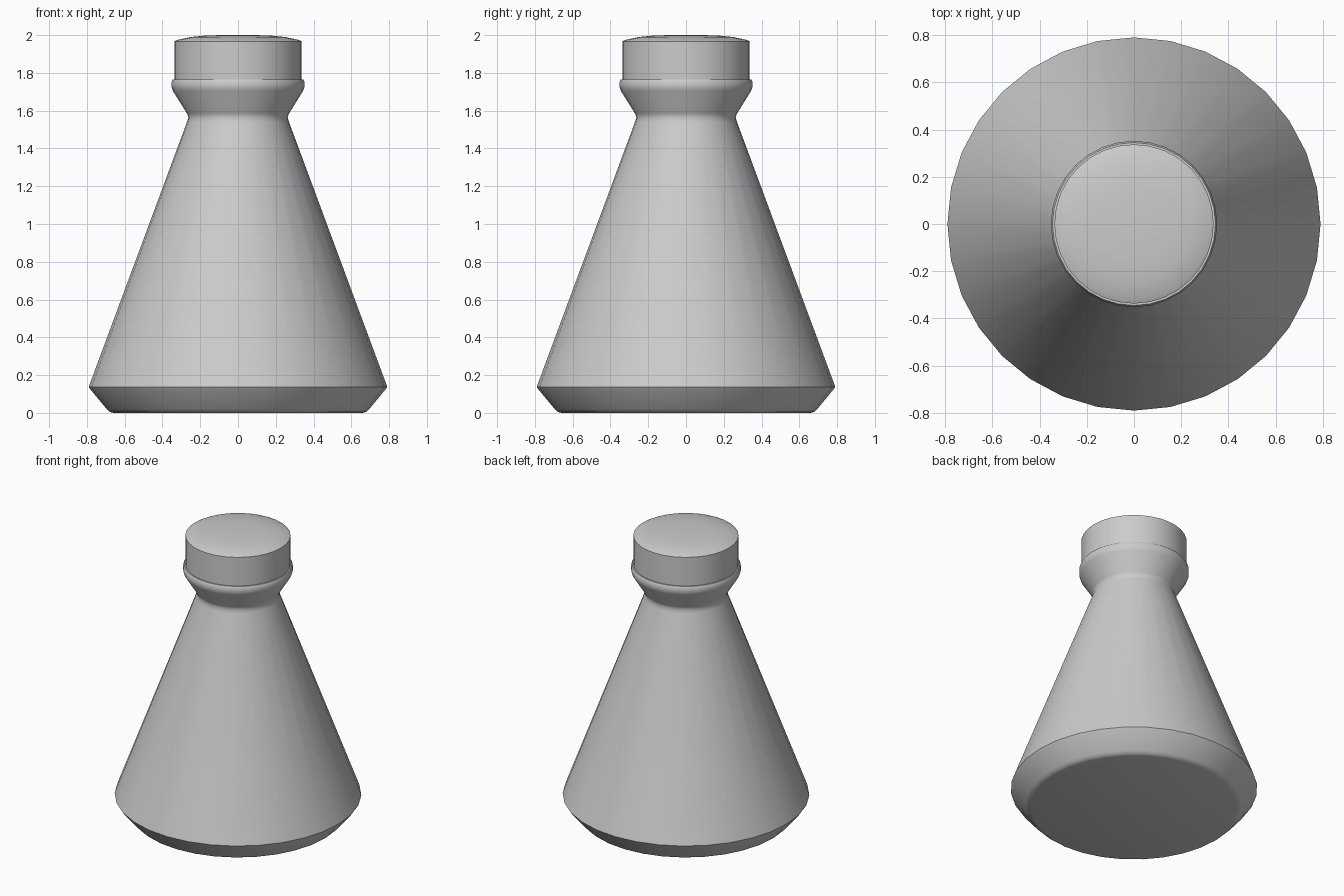
import bpy, bmesh, math

if "Cube" in bpy.data.objects:
    bpy.data.objects.remove(bpy.data.objects["Cube"])

SIDES = 32


def lathe(name, profile):
    """Revolve (radius, z) points around z; zero-radius ends become poles."""
    bm = bmesh.new()
    rings = []
    for r, z in profile:
        if r == 0:
            rings.append([bm.verts.new((0, 0, z))] * SIDES)
        else:
            rings.append([bm.verts.new((r * math.cos(2 * math.pi * i / SIDES),
                                        r * math.sin(2 * math.pi * i / SIDES), z))
                          for i in range(SIDES)])
    for a, b in zip(rings, rings[1:]):
        for i in range(SIDES):
            j = (i + 1) % SIDES
            bm.faces.new(dict.fromkeys((a[i], a[j], b[j], b[i])))
    bmesh.ops.recalc_face_normals(bm, faces=bm.faces)
    mesh = bpy.data.meshes.new(name)
    bm.to_mesh(mesh)
    bm.free()
    obj = bpy.data.objects.new(name, mesh)
    bpy.context.collection.objects.link(obj)
    bpy.ops.object.select_all(action='DESELECT')
    obj.select_set(True)
    bpy.context.view_layer.objects.active = obj
    bpy.ops.object.shade_smooth_by_angle(angle=math.radians(40))
    return obj


# Conical flask body with chamfered foot, pinched neck and flared lip
lathe("flask_body", [
    (0, 0), (0.66, 0), (0.68, 0.006), (0.695, 0.02),
    (0.782, 0.125), (0.79, 0.138), (0.784, 0.155),
    (0.27, 1.54), (0.263, 1.565), (0.27, 1.585),
    (0.345, 1.705), (0.352, 1.725), (0.352, 1.752), (0.345, 1.765), (0, 1.765),
])

# Stopper with a gently domed top
lathe("stopper", [
    (0, 1.75), (0.337, 1.75), (0.337, 1.967),
    (0.32, 1.975), (0.25, 1.99), (0.16, 1.999), (0, 2.0),
])
